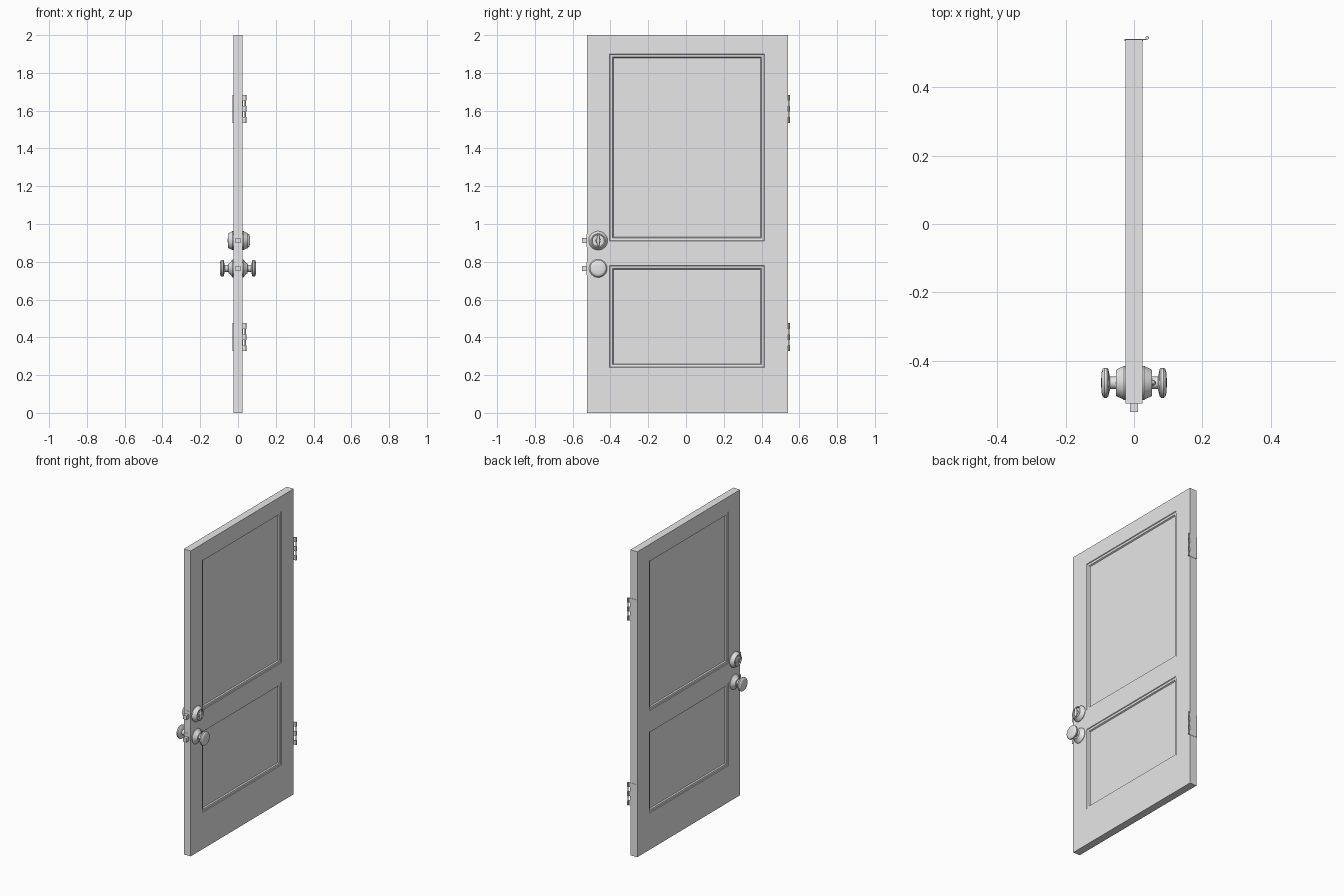
import bpy, bmesh
from math import radians, cos, sin, pi
from mathutils import Matrix, Vector

if "Cube" in bpy.data.objects:
    bpy.data.objects.remove(bpy.data.objects["Cube"])

grey = bpy.data.materials.new("plain grey")
grey.use_nodes = True
COLOUR = (0.8, 0.8, 0.8, 1)
grey.diffuse_color = COLOUR
grey.node_tree.nodes["Principled BSDF"].inputs["Base Color"].default_value = COLOUR

HALF = 0.025                 # half the slab thickness
Y0, Y1 = -0.525, 0.54        # latch edge, hinge edge
KNOB_Y = -0.465


def finish(name, bm, smooth=False):
    bmesh.ops.recalc_face_normals(bm, faces=bm.faces)
    mesh = bpy.data.meshes.new(name)
    bm.to_mesh(mesh)
    bm.free()
    mesh.materials.append(grey)
    obj = bpy.data.objects.new(name, mesh)
    bpy.context.collection.objects.link(obj)
    if smooth:
        bpy.ops.object.select_all(action='DESELECT')
        obj.select_set(True)
        bpy.context.view_layer.objects.active = obj
        bpy.ops.object.shade_smooth_by_angle(angle=radians(35))
    return obj


def add_box(bm, low, high):
    low, high = Vector(low), Vector(high)
    mat = Matrix.Translation((low + high) / 2) @ Matrix.Diagonal((*(high - low), 1))
    bmesh.ops.create_cube(bm, size=1, matrix=mat)


def box(name, low, high):
    bm = bmesh.new()
    add_box(bm, low, high)
    return finish(name, bm)


def turned(name, profile, side, z, steps=40):
    """Lathe (x, radius) pairs about the x axis, on one side of the door."""
    bm = bmesh.new()
    rings = []
    for x, r in profile:
        rings.append([bm.verts.new((side * x, KNOB_Y + r * cos(2 * pi * i / steps),
                                    z + r * sin(2 * pi * i / steps))) for i in range(steps)])
    for a, b in zip(rings, rings[1:]):
        for i in range(steps):
            j = (i + 1) % steps
            bm.faces.new((a[i], a[j], b[j], b[i]))
    bm.faces.new(rings[0])
    bm.faces.new(rings[-1])
    return finish(name, bm, True)


# Door slab, with two moulded recessed panels on each face
PANEL_Y = (-0.405, 0.415)
PANELS = ((0.24, 0.78), (0.91, 1.90))
bm = bmesh.new()
add_box(bm, (-HALF, Y0, 0), (HALF, Y1, 2))
cuts = [((0, y, 0), (0, 1, 0)) for y in PANEL_Y]
cuts += [((0, 0, z), (0, 0, 1)) for pair in PANELS for z in pair]
for point, normal in cuts:
    bmesh.ops.bisect_plane(bm, geom=bm.verts[:] + bm.edges[:] + bm.faces[:],
                           plane_co=point, plane_no=normal)
bm.normal_update()
panel_faces = []
for f in bm.faces:
    c = f.calc_center_median()
    if (abs(f.normal.x) > 0.9 and PANEL_Y[0] < c.y < PANEL_Y[1]
            and any(lo < c.z < hi for lo, hi in PANELS)):
        panel_faces.append(f)
for width, depth in ((0.003, -0.004), (0.013, -0.002), (0.004, -0.008)):
    bmesh.ops.inset_region(bm, faces=panel_faces, thickness=width, depth=depth,
                           use_even_offset=True)
bmesh.ops.dissolve_limit(bm, angle_limit=radians(1), verts=bm.verts[:], edges=bm.edges[:])
finish("door_slab", bm)

# Knobs with rosettes, and deadbolt collars, on both sides
KNOB = ((0.02, 0.048), (0.028, 0.048), (0.032, 0.044), (0.040, 0.032), (0.050, 0.026),
        (0.052, 0.018), (0.070, 0.018), (0.073, 0.030), (0.075, 0.040), (0.079, 0.044),
        (0.087, 0.044), (0.092, 0.040), (0.095, 0.030), (0.096, 0.012))
COLLAR = ((0.02, 0.050), (0.030, 0.050), (0.034, 0.047), (0.050, 0.040), (0.053, 0.037),
          (0.053, 0.033), (0.047, 0.031))
LOCK_Z, LATCH_Z = 0.912, 0.765
for side, label in ((1, "left"), (-1, "right")):
    turned(label + "_knob", KNOB, side, LATCH_Z)
    turned(label + "_deadbolt_collar", COLLAR, side, LOCK_Z)

# Thumb turn on one side, key cylinder on the other
turned("thumb_turn_hub", ((0.045, 0.014), (0.054, 0.012)), 1, LOCK_Z, 24)
bm = bmesh.new()
bmesh.ops.create_uvsphere(bm, u_segments=20, v_segments=12, radius=1,
                          matrix=Matrix.Translation((0.056, KNOB_Y, LOCK_Z))
                          @ Matrix.Diagonal((0.008, 0.008, 0.036, 1)))
finish("thumb_turn", bm, True)
turned("key_cylinder", ((0.045, 0.022), (0.051, 0.022), (0.053, 0.019)), -1, LOCK_Z, 24)
box("key_slot", (-0.0545, KNOB_Y - 0.002, LOCK_Z - 0.011), (-0.05, KNOB_Y + 0.002, LOCK_Z + 0.011))

# Bolts and their edge plates
for name, z in (("deadbolt", LOCK_Z), ("latch_bolt", LATCH_Z)):
    box(name, (-0.012, -0.55, z - 0.013), (0.012, -0.50, z + 0.013))
    box(name + "_plate", (-0.02, Y0 - 0.001, z - 0.035), (0.02, Y0 + 0.01, z + 0.035))

# Hinges: edge leaf, pin, and knuckles joined to the leaf by tabs
PIN_X, PIN_Y, HEIGHT = 0.039, 0.545, 0.148
for name, z in (("lower_hinge", 0.401), ("upper_hinge", 1.61)):
    low = z - HEIGHT / 2
    bm = bmesh.new()
    add_box(bm, (-0.028, Y1 - 0.004, low), (HALF + 0.002, Y1 + 0.002, low + HEIGHT))
    segment = HEIGHT / 5
    for i in range(5):
        mid = low + (i + 0.5) * segment
        outer = i % 2 == 0
        bmesh.ops.create_cone(bm, cap_ends=True, segments=16,
                              radius1=0.005 if outer else 0.0035,
                              radius2=0.005 if outer else 0.0035, depth=segment,
                              matrix=Matrix.Translation((PIN_X, PIN_Y, mid)))
        if outer:
            add_box(bm, (HALF, Y1 - 0.002, mid - segment / 2),
                    (PIN_X, Y1 + 0.002, mid + segment / 2))
    finish(name, bm, True)
